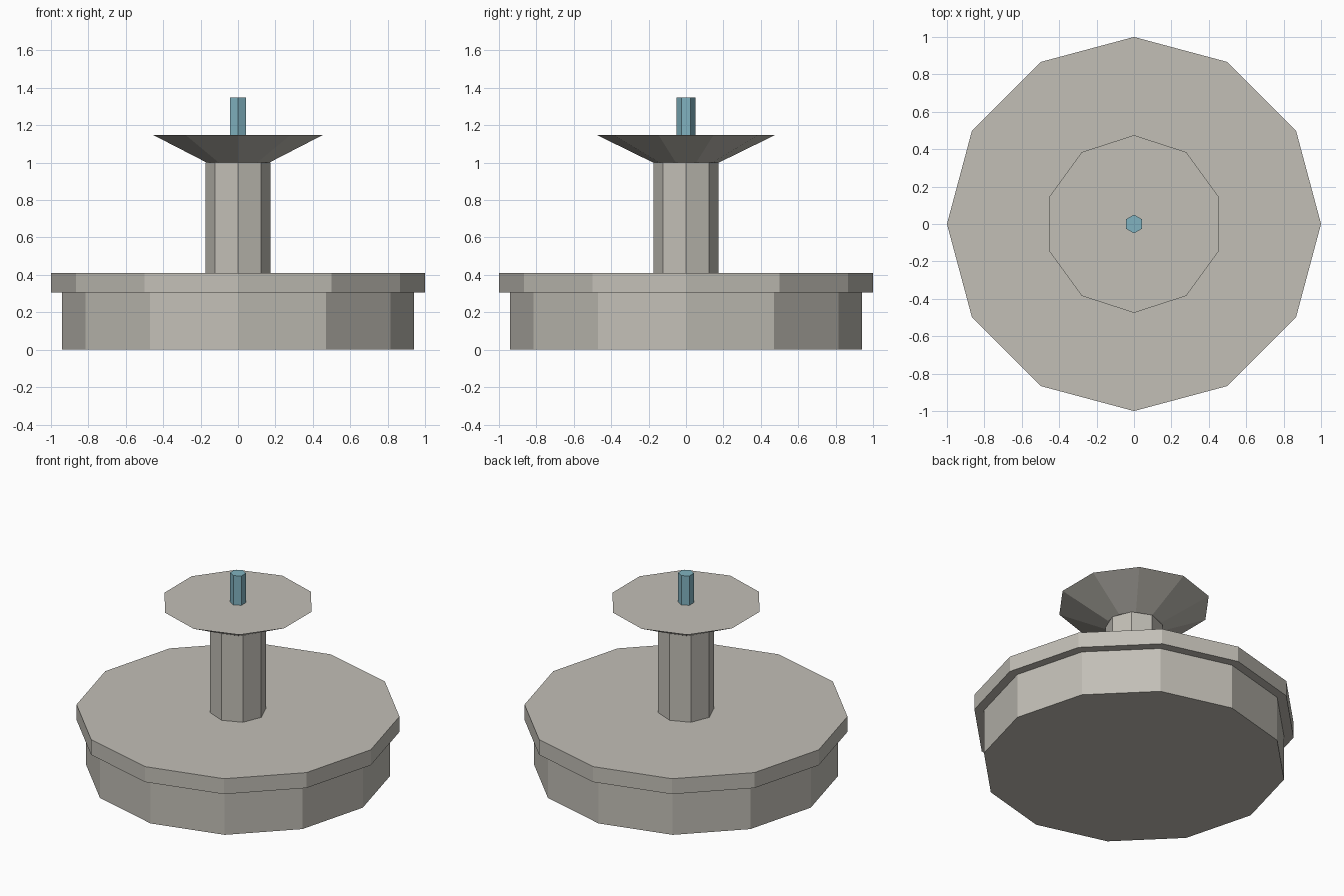
import bpy
import bmesh
from math import sin, cos, tau

cube = bpy.data.objects.get("Cube")
if cube:
    bpy.data.objects.remove(cube, do_unlink=True)


def make_material(name, rgb):
    mat = bpy.data.materials.new(name)
    mat.use_nodes = True
    mat.diffuse_color = (*rgb, 1)
    bsdf = next(n for n in mat.node_tree.nodes if n.type == 'BSDF_PRINCIPLED')
    bsdf.inputs["Base Color"].default_value = (*rgb, 1)
    return mat


def make_prism(name, sides, profile, mat):
    """Closed flat-sided solid from (radius, height) rings, with a corner on +y."""
    bm = bmesh.new()
    rings = [[bm.verts.new((-r * sin(tau * i / sides), r * cos(tau * i / sides), z))
              for i in range(sides)] for r, z in profile]
    for low, high in zip(rings, rings[1:]):
        for i in range(sides):
            j = (i + 1) % sides
            bm.faces.new((low[i], low[j], high[j], high[i]))
    bm.faces.new(rings[0][::-1])
    bm.faces.new(rings[-1])
    bmesh.ops.recalc_face_normals(bm, faces=bm.faces)
    mesh = bpy.data.meshes.new(name)
    bm.to_mesh(mesh)
    bm.free()
    mesh.materials.append(mat)
    obj = bpy.data.objects.new(name, mesh)
    bpy.context.collection.objects.link(obj)
    return obj


stone = make_material("warm grey stone", (0.54, 0.52, 0.47))
water = make_material("pale blue water", (0.22, 0.45, 0.53))

# Basin with an overhanging rim
make_prism("basin", 12, [(0.94, 0), (0.94, 0.305), (1, 0.305), (1, 0.41)], stone)
# Central column
make_prism("column", 8, [(0.175, 0.41), (0.175, 1.0)], stone)
# Flared upper dish
make_prism("upper_dish", 10, [(0.175, 1.0), (0.475, 1.147)], stone)
# Water jet
make_prism("water_jet", 6, [(0.05, 1.147), (0.05, 1.347)], water)
